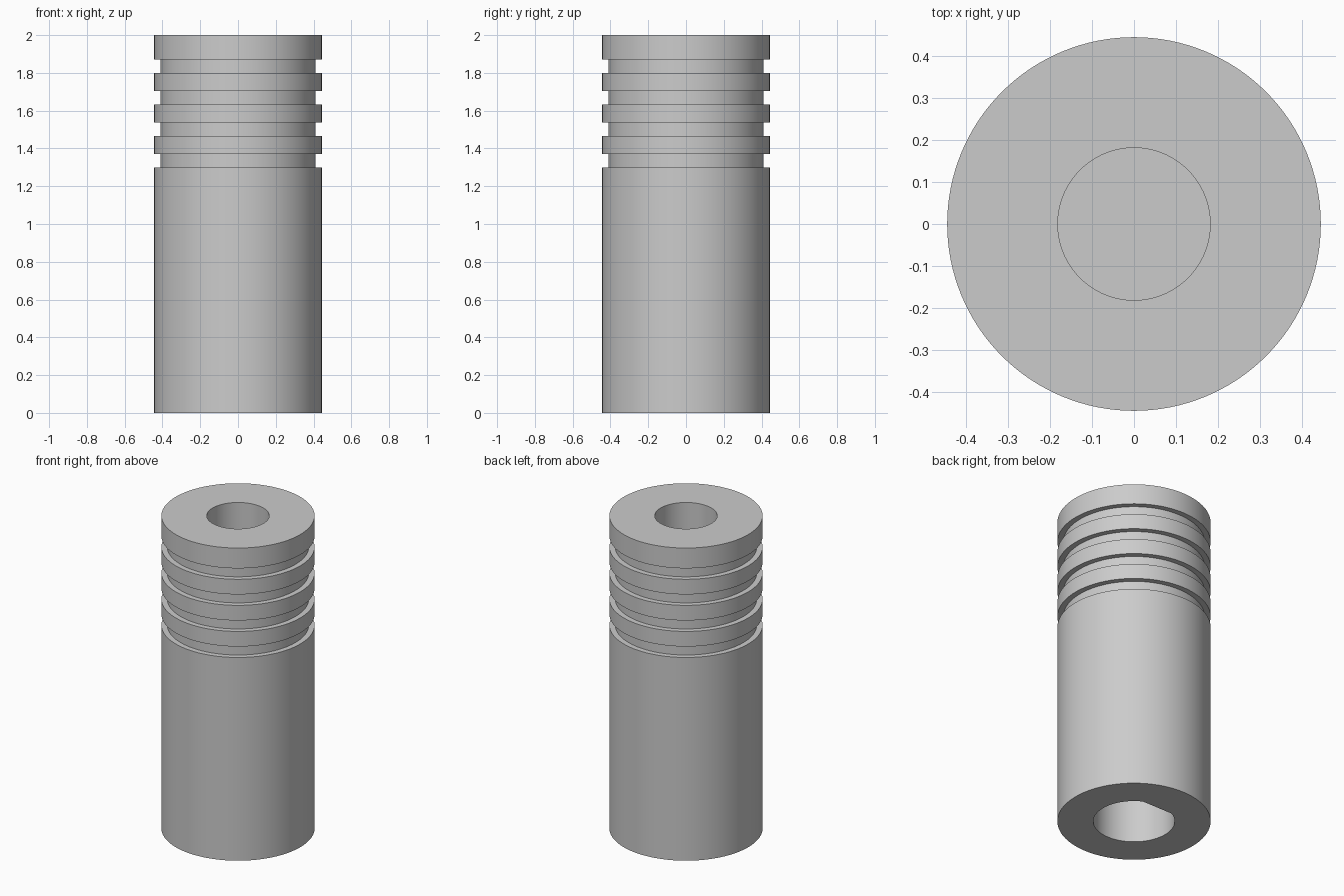
import bpy
import bmesh
import math

if "Cube" in bpy.data.objects:
    bpy.data.objects.remove(bpy.data.objects["Cube"], do_unlink=True)

SEGMENTS = 128
HEIGHT = 2.0
OUTER, GROOVE = 0.444, 0.41
TOP_BORE, TOP_FLOOR = 0.181, 1.2
SHAFT_BORE, SHAFT_FLAT, SHAFT_FLOOR = 0.236, 0.21, 0.8

# Plain grey material
grey = bpy.data.materials.new("grey")
grey.use_nodes = True
colour = (0.6, 0.6, 0.6, 1)
grey.diffuse_color = colour
grey.node_tree.nodes["Principled BSDF"].inputs["Base Color"].default_value = colour

# Profile as (radius, z, flat limit in y), from shaft bore floor to top bore floor
profile = [(SHAFT_BORE, SHAFT_FLOOR, SHAFT_FLAT),
           (SHAFT_BORE, 0, SHAFT_FLAT),
           (OUTER, 0, 1)]
for i in range(4):
    low = 1.3 + i / 6
    high = low + 0.07
    profile += [(OUTER, low, 1), (GROOVE, low, 1),
                (GROOVE, high, 1), (OUTER, high, 1)]
profile += [(OUTER, HEIGHT, 1), (TOP_BORE, HEIGHT, 1), (TOP_BORE, TOP_FLOOR, 1)]


def ring(bm, radius, z, limit):
    """One circle of vertices, cut straight at the flat limit."""
    verts = []
    for i in range(SEGMENTS):
        a = math.tau * i / SEGMENTS
        y = min(radius * math.sin(a), limit)
        verts.append(bm.verts.new((radius * math.cos(a), y, z)))
    return verts


# Grooved sleeve with a round blind bore above and a D-shaped one below
bm = bmesh.new()
rings = [ring(bm, *p) for p in profile]
for a, b in zip(rings, rings[1:]):
    for i in range(SEGMENTS):
        j = (i + 1) % SEGMENTS
        bm.faces.new((a[i], a[j], b[j], b[i]))
bm.faces.new(rings[0])
bm.faces.new(rings[-1])
bmesh.ops.recalc_face_normals(bm, faces=bm.faces[:])

mesh = bpy.data.meshes.new("grooved_sleeve")
bm.to_mesh(mesh)
bm.free()
mesh.materials.append(grey)
sleeve = bpy.data.objects.new("grooved_sleeve", mesh)
bpy.context.collection.objects.link(sleeve)

bpy.ops.object.select_all(action="DESELECT")
sleeve.select_set(True)
bpy.context.view_layer.objects.active = sleeve
bpy.ops.object.shade_smooth_by_angle(angle=math.radians(25))
